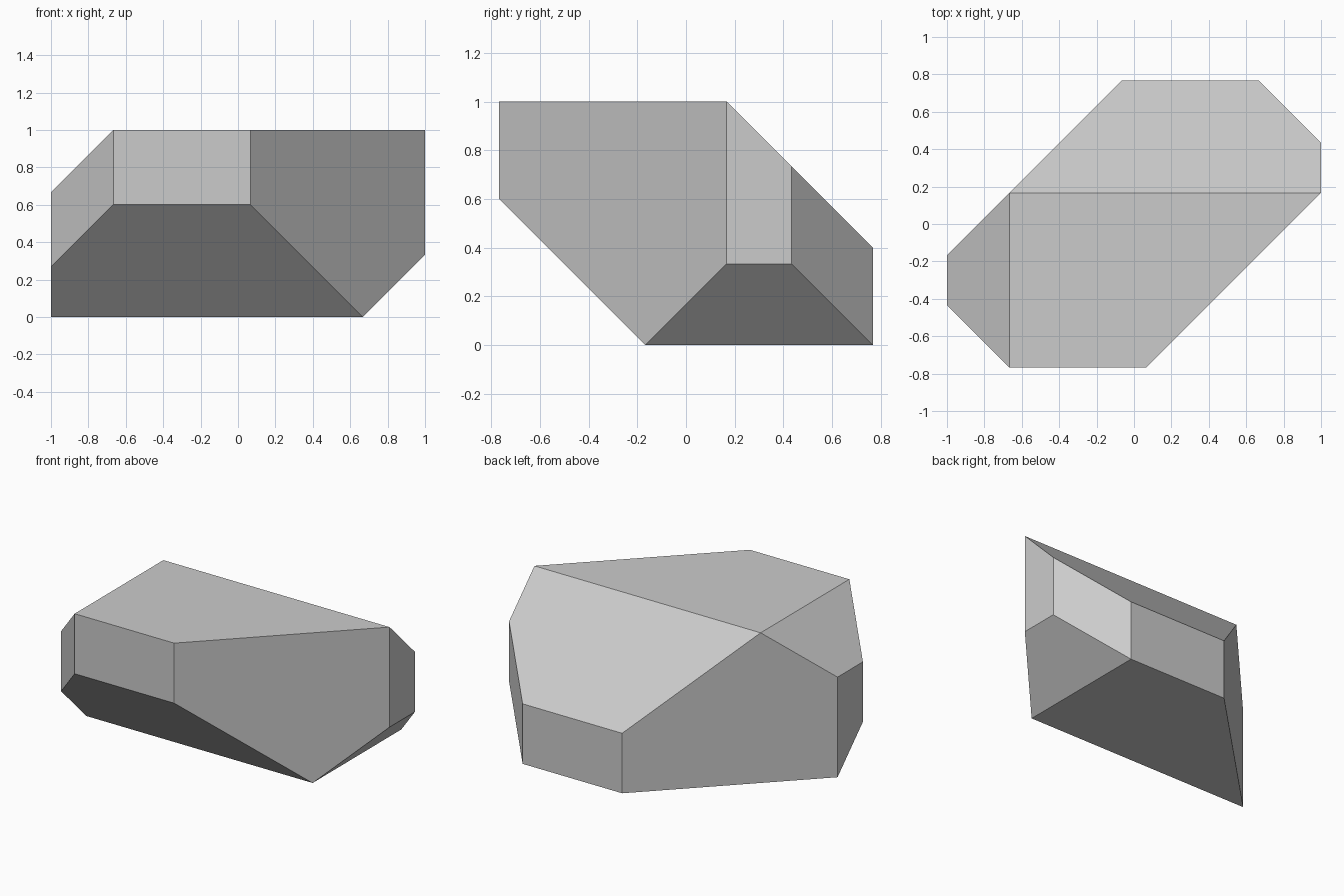
import bpy, bmesh
from mathutils import Vector

if "Cube" in bpy.data.objects:
    bpy.data.objects.remove(bpy.data.objects["Cube"])

H = 0.767          # half depth
S = 1 / 6          # y offset of the ridge where slopes meet the caps
X = 2 / 3          # x offset of the end chamfers
F = -2 / 3 + (1 - H) + 0.0   # helper for the diagonal corner cut
Yc = 1 - X - H     # y where the front-left corner cut meets the end face

# Half of the corners; the rest follow by point symmetry about the centre
half = [
    (-X, -H, 1), (5 / 6 - H, -H, 1), (1, S, 1), (-X, S, 1),    # top face
    (-X, -H, H - S), (5 / 6 - H, -H, H - S),                   # front face, lower edge
    (-1, Yc, -Yc - S), (-1, Yc, X), (-1, -S, X),               # left end face
]

bm = bmesh.new()
for p in half:
    v = Vector(p)
    bm.verts.new(v)
    bm.verts.new(Vector((0, 0, 1)) - v)

# Faceted solid: hull, then merge coplanar triangles
bmesh.ops.convex_hull(bm, input=bm.verts[:])
bmesh.ops.dissolve_limit(bm, angle_limit=0.03, verts=bm.verts[:], edges=bm.edges[:])
bmesh.ops.recalc_face_normals(bm, faces=bm.faces[:])

mesh = bpy.data.meshes.new("faceted_stone")
bm.to_mesh(mesh)
bm.free()
stone = bpy.data.objects.new("faceted_stone", mesh)
bpy.context.collection.objects.link(stone)
